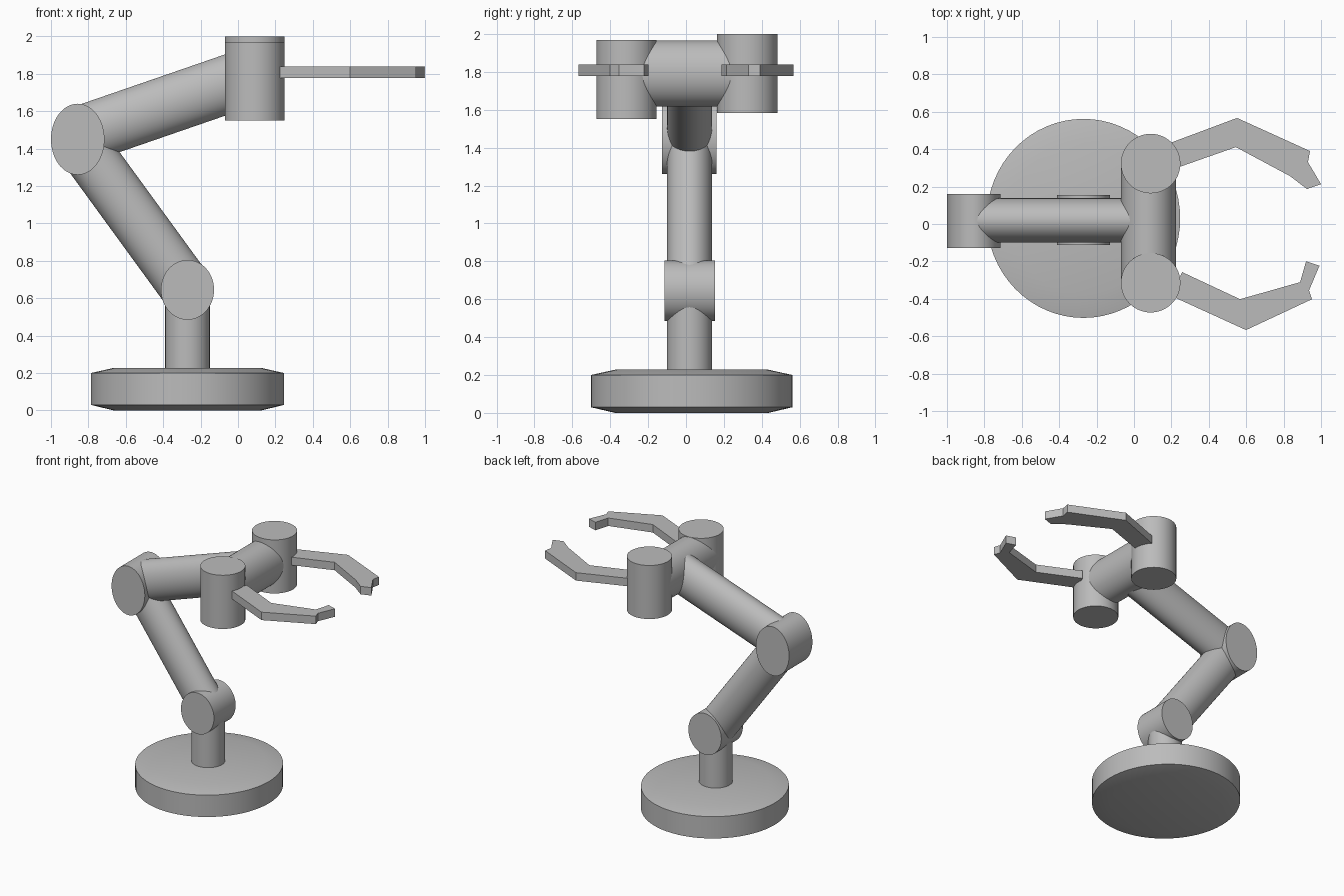
import bpy, bmesh
from mathutils import Vector, Matrix

cube = bpy.data.objects.get("Cube")
if cube:
    bpy.data.objects.remove(cube, do_unlink=True)

grey = bpy.data.materials.new("plain grey")
grey.use_nodes = True
GREY = (0.5, 0.5, 0.5, 1)
grey.diffuse_color = GREY
grey.node_tree.nodes["Principled BSDF"].inputs["Base Color"].default_value = GREY

X, Y, Z = Vector((1, 0, 0)), Vector((0, 1, 0)), Vector((0, 0, 1))
MID = 0.019  # y of the arm's centre plane


def finish(name, bm, smooth=True):
    bmesh.ops.recalc_face_normals(bm, faces=bm.faces)
    mesh = bpy.data.meshes.new(name)
    bm.to_mesh(mesh)
    bm.free()
    mesh.materials.append(grey)
    ob = bpy.data.objects.new(name, mesh)
    bpy.context.collection.objects.link(ob)
    if smooth:
        bpy.ops.object.select_all(action='DESELECT')
        ob.select_set(True)
        bpy.context.view_layer.objects.active = ob
        bpy.ops.object.shade_smooth_by_angle(angle=0.6)
    return ob


def tube(name, a, b, side, r_side, r_other):
    """Elliptical cylinder from a to b; r_side is its radius along side."""
    a, b = Vector(a), Vector(b)
    axis = (b - a).normalized()
    other = axis.cross(side)
    m = Matrix((side * r_side, other * r_other, b - a)).transposed().to_4x4()
    m.translation = (a + b) / 2
    bm = bmesh.new()
    bmesh.ops.create_cone(bm, cap_ends=True, segments=64, radius1=1, radius2=1,
                          depth=1, matrix=m)
    finish(name, bm)


def base():
    """Round plinth with shallow sloping rims."""
    bm = bmesh.new()
    rings = []
    for z, s in ((0, 0.76), (0.03, 1), (0.2, 1), (0.228, 0.76)):
        m = Matrix.Translation((-0.27, 0.03, z)) @ Matrix.Diagonal((0.517 * s, 0.532 * s, 1, 1))
        rings.append(bmesh.ops.create_circle(bm, segments=64, radius=1, matrix=m)["verts"])
    for low, high in zip(rings, rings[1:]):
        for i in range(64):
            j = (i + 1) % 64
            bm.faces.new((low[i], low[j], high[j], high[i]))
    bm.faces.new(rings[0])
    bm.faces.new(rings[-1])
    finish("base", bm)


def claw(name, outline):
    """Flat finger extruded from its plan outline."""
    bm = bmesh.new()
    face = bm.faces.new([bm.verts.new((x, y, 1.778)) for x, y in outline])
    up = bmesh.ops.extrude_face_region(bm, geom=[face])["geom"]
    bmesh.ops.translate(bm, vec=Z * 0.062,
                        verts=[v for v in up if isinstance(v, bmesh.types.BMVert)])
    finish(name, bm, smooth=False)


# Base, post and arm with its joints
base()
tube("post", (-0.27, MID, 0.2), (-0.27, MID, 0.62), X, 0.119, 0.119)
tube("lower_joint", (-0.27, -0.113, 0.645), (-0.27, 0.154, 0.645), X, 0.142, 0.16)
tube("lower_arm", (-0.27, MID, 0.645), (-0.86, MID, 1.455), Y, 0.119, 0.14)
tube("elbow_joint", (-0.857, -0.127, 1.45), (-0.857, 0.16, 1.45), X, 0.143, 0.19)
tube("upper_arm", (-0.857, MID, 1.468), (0.085, MID, 1.793), Y, 0.119, 0.155)

# Wrist bar and finger pivots
tube("wrist_bar", (0.077, -0.31, 1.791), (0.077, 0.32, 1.791), X, 0.147, 0.175)
tube("left_pivot", (0.089, 0.323, 1.583), (0.089, 0.323, 2.0), X, 0.159, 0.159)
tube("right_pivot", (0.089, -0.314, 1.55), (0.089, -0.314, 1.968), X, 0.159, 0.159)

# Claws
claw("left_claw", [(0.15, 0.417), (0.203, 0.437), (0.551, 0.567), (0.941, 0.39),
                   (0.93, 0.331), (1.0, 0.213), (0.925, 0.187), (0.834, 0.256),
                   (0.545, 0.411), (0.24, 0.304), (0.18, 0.283)])
claw("right_claw", [(0.257, -0.257), (0.567, -0.402), (0.888, -0.311), (0.92, -0.199),
                    (0.992, -0.223), (0.936, -0.354), (0.952, -0.402), (0.599, -0.567),
                    (0.2, -0.385)])
